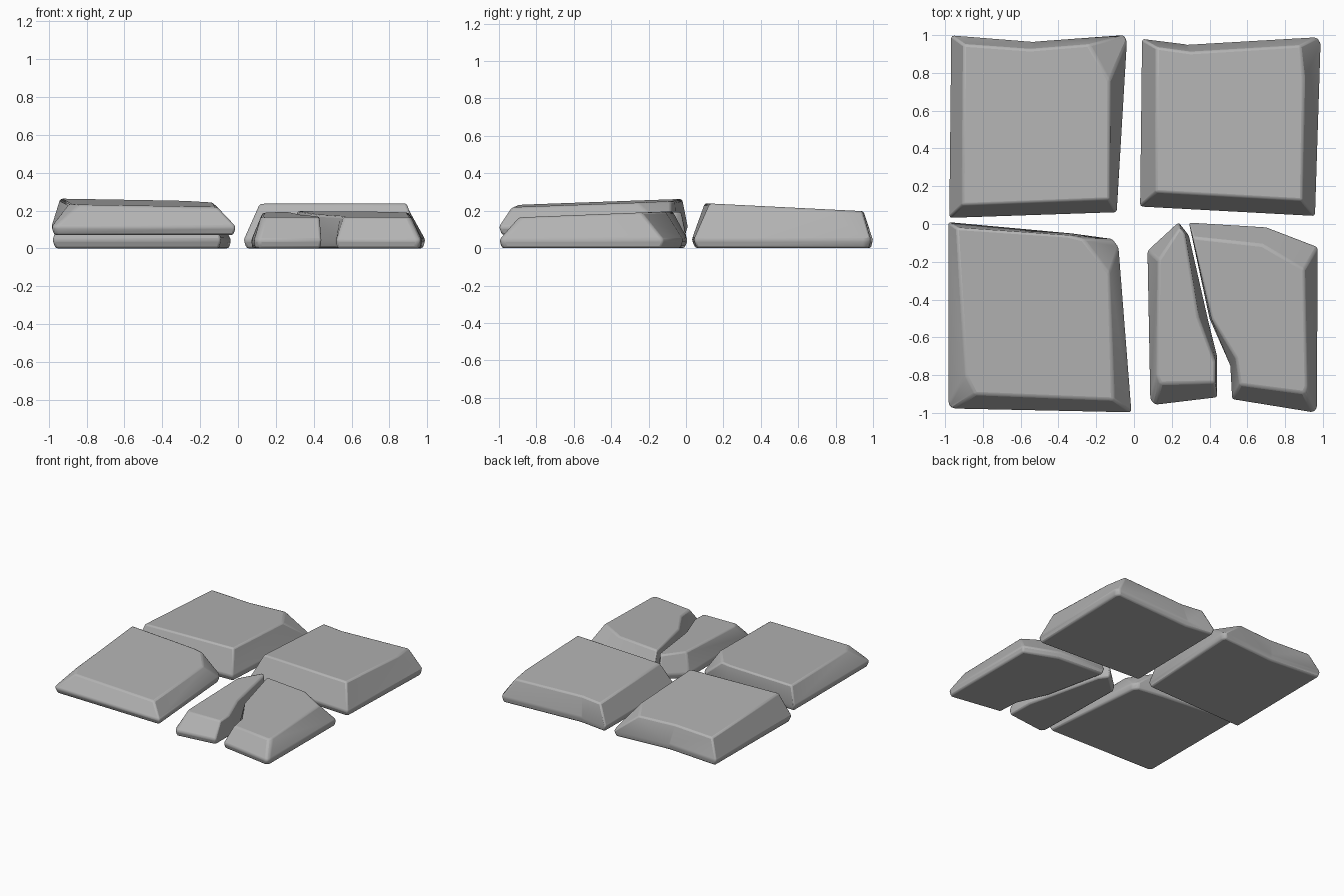
import bpy
import bmesh
from math import radians
from mathutils import Vector

cube = bpy.data.objects.get("Cube")
if cube:
    bpy.data.objects.remove(cube)

stone = bpy.data.materials.new("stone grey")
stone.use_nodes = True
GREY = (0.45, 0.45, 0.45, 1)
stone.diffuse_color = GREY
stone.node_tree.nodes["Principled BSDF"].inputs["Base Color"].default_value = GREY


def slab(name, rim, top, height, slope_x=0, slope_y=0, base=0, rim_height=0.045):
    """Stone with a narrow foot, a wide rim and a sloping, inset top face."""
    bm = bmesh.new()
    centre = sum((Vector(p) for p in rim), Vector((0, 0))) / len(rim)
    foot = [centre.lerp(Vector(p), 0.97) for p in rim]
    rings = [
        [bm.verts.new((x, y, base)) for x, y in foot],
        [bm.verts.new((x, y, base + rim_height)) for x, y in rim],
        [bm.verts.new((x, y, height + slope_x * x + slope_y * y)) for x, y in top],
    ]
    count = len(rim)
    for low, high in zip(rings, rings[1:]):
        for i in range(count):
            j = (i + 1) % count
            bm.faces.new((low[i], low[j], high[j], high[i]))
    bm.faces.new(rings[0])
    bm.faces.new(rings[-1])
    bmesh.ops.recalc_face_normals(bm, faces=bm.faces)
    mesh = bpy.data.meshes.new(name)
    bm.to_mesh(mesh)
    bm.free()
    mesh.materials.append(stone)
    obj = bpy.data.objects.new(name, mesh)
    bpy.context.collection.objects.link(obj)

    # Worn edges
    bevel = obj.modifiers.new("worn edges", "BEVEL")
    bevel.width = 0.012
    bevel.segments = 2
    bevel.limit_method = "ANGLE"
    bevel.angle_limit = radians(25)

    bpy.ops.object.select_all(action="DESELECT")
    obj.select_set(True)
    bpy.context.view_layer.objects.active = obj
    bpy.ops.object.shade_smooth_by_angle(angle=radians(35))
    return obj


# Whole slabs, each with chipped corners
slab("back_right_slab",
     [(-.98, .03), (-.09, .06), (-.035, .97), (-.05, 1), (-.53, .965), (-.97, 1)],
     [(-.91, .1), (-.13, .13), (-.13, .76), (-.24, .95), (-.55, .925), (-.9, .95)],
     height=.245, slope_y=-.05)

slab("back_left_slab",
     [(.03, .09), (.96, .04), (.99, .96), (.97, .99), (.28, .95), (.04, .98)],
     [(.115, .17), (.89, .125), (.9, .76), (.88, .945), (.3, .91), (.12, .935)],
     height=.245, slope_y=-.05)

slab("front_right_slab",
     [(-.985, -.96), (-.96, -.98), (-.01, -1), (-.08, -.12), (-.11, -.08),
      (-.33, -.05), (-.985, .01)],
     [(-.89, -.8), (-.84, -.9), (-.11, -.93), (-.13, -.26), (-.27, -.08),
      (-.35, -.06), (-.94, -.02)],
     height=.25, slope_x=-.015, slope_y=.035, base=.07)

# Cracked slab in two pieces
slab("cracked_slab_small_piece",
     [(.07, -.14), (.235, .01), (.29, -.06), (.39, -.5), (.44, -.7),
      (.44, -.92), (.11, -.96), (.085, -.93)],
     [(.13, -.19), (.24, -.02), (.27, -.05), (.34, -.49), (.43, -.73),
      (.43, -.84), (.14, -.845), (.12, -.8)],
     height=.195, slope_y=.035)

slab("cracked_slab_large_piece",
     [(.29, .01), (.7, -.015), (.975, -.12), (.97, -.98), (.95, -1),
      (.52, -.93), (.51, -.75), (.4, -.5)],
     [(.31, -.07), (.68, -.11), (.9, -.24), (.915, -.86), (.9, -.895),
      (.56, -.85), (.54, -.71), (.41, -.5)],
     height=.2, slope_y=.04)
